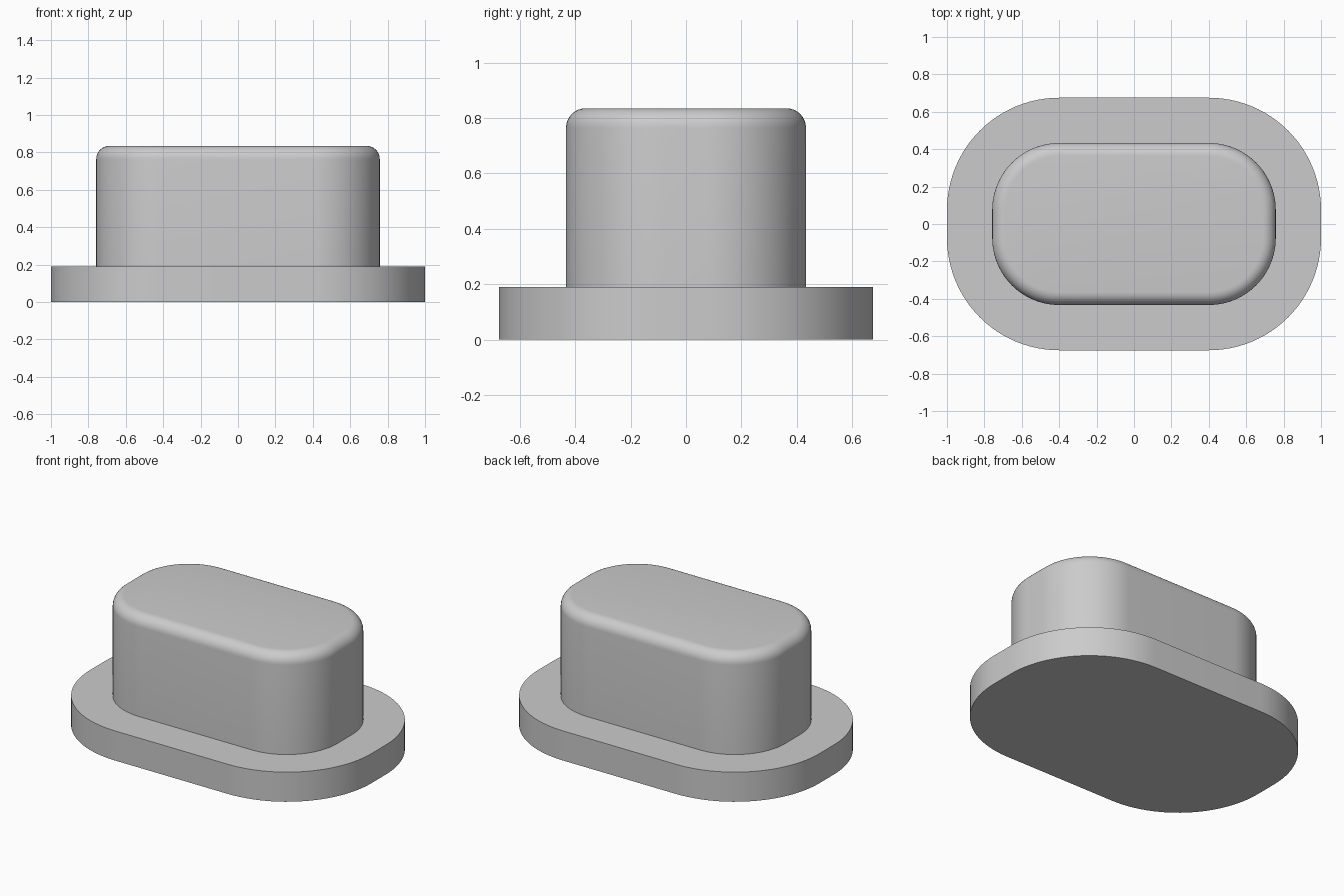
import bpy
import bmesh
from math import sin, cos, pi, radians

cube = bpy.data.objects.get("Cube")
if cube:
    bpy.data.objects.remove(cube, do_unlink=True)

GREY = (0.6, 0.6, 0.6, 1.0)
CORNER_X, CORNER_Y = 0.4, 0.075   # shared centres of the rounded corners
BASE_TOP, TOP, FILLET = 0.19, 0.835, 0.07
BLOCK_R, FLANGE_R = 0.358, 0.6
ARC_STEPS, FILLET_STEPS = 24, 8

mat = bpy.data.materials.new("plain grey")
mat.use_nodes = True
mat.diffuse_color = GREY
bsdf = next(n for n in mat.node_tree.nodes if n.type == 'BSDF_PRINCIPLED')
bsdf.inputs["Base Color"].default_value = GREY


def outline(radius):
    """Rounded rectangle around the shared corner centres."""
    points = []
    for quarter, (sx, sy) in enumerate([(1, 1), (-1, 1), (-1, -1), (1, -1)]):
        for i in range(ARC_STEPS + 1):
            a = (quarter + i / ARC_STEPS) * pi / 2
            points.append((sx * CORNER_X + radius * cos(a),
                           sy * CORNER_Y + radius * sin(a)))
    return points


def loft(name, sections, cap_bottom):
    """Skin a stack of (radius, height) outlines and cap its ends."""
    bm = bmesh.new()
    rings = [[bm.verts.new((x, y, z)) for x, y in outline(r)] for r, z in sections]
    for low, high in zip(rings, rings[1:]):
        for i in range(len(low)):
            j = (i + 1) % len(low)
            bm.faces.new((low[i], low[j], high[j], high[i]))
    bm.faces.new(rings[-1])
    if cap_bottom:
        bm.faces.new(rings[0][::-1])
    mesh = bpy.data.meshes.new(name)
    bm.to_mesh(mesh)
    bm.free()
    mesh.materials.append(mat)
    obj = bpy.data.objects.new(name, mesh)
    bpy.context.collection.objects.link(obj)
    bpy.ops.object.select_all(action='DESELECT')
    obj.select_set(True)
    bpy.context.view_layer.objects.active = obj
    bpy.ops.object.shade_smooth_by_angle(angle=radians(30))
    return obj


# Wide flat flange
loft("base_flange", [(FLANGE_R, 0), (FLANGE_R, BASE_TOP)], True)

# Raised block with a rounded top edge, seated on the flange
block = [(BLOCK_R, BASE_TOP)]
for k in range(FILLET_STEPS + 1):
    t = k / FILLET_STEPS * pi / 2
    block.append((BLOCK_R - FILLET * (1 - cos(t)), TOP - FILLET * (1 - sin(t))))
loft("raised_block", block, False)
